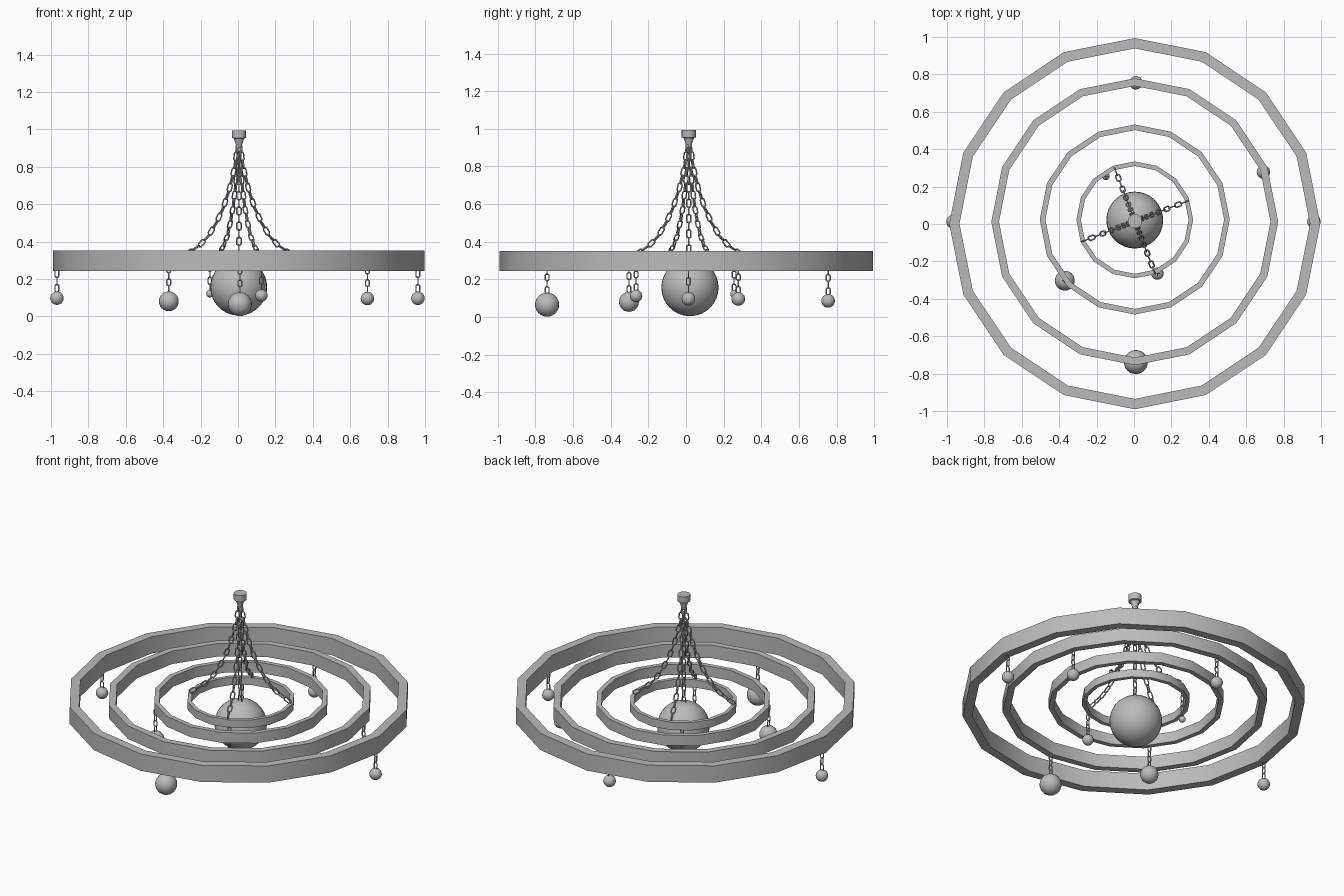
import bpy, bmesh, math
from mathutils import Vector, Matrix

if "Cube" in bpy.data.objects:
    bpy.data.objects.remove(bpy.data.objects["Cube"], do_unlink=True)

# One matte grey metal for everything
GREY = (0.5, 0.5, 0.5, 1.0)
metal = bpy.data.materials.new("grey_metal")
metal.use_nodes = True
metal.diffuse_color = GREY
metal.node_tree.nodes["Principled BSDF"].inputs["Base Color"].default_value = GREY

CENTRE = Vector((0.005, 0.015, 0))


def finish(name, bm):
    """Turn a bmesh into a named, shaded object."""
    bmesh.ops.recalc_face_normals(bm, faces=bm.faces)
    mesh = bpy.data.meshes.new(name)
    bm.to_mesh(mesh)
    bm.free()
    mesh.materials.append(metal)
    obj = bpy.data.objects.new(name, mesh)
    bpy.context.collection.objects.link(obj)
    bpy.ops.object.select_all(action="DESELECT")
    obj.select_set(True)
    bpy.context.view_layer.objects.active = obj
    bpy.ops.object.shade_smooth_by_angle(angle=math.radians(35))
    return obj


def lathe(name, profile, sides, centre, closed):
    """Spin (radius, z) points round a vertical axis."""
    bm = bmesh.new()
    rows = []
    for i in range(sides):
        a = math.tau * i / sides
        rows.append([bm.verts.new((centre[0] + r * math.cos(a),
                                   centre[1] + r * math.sin(a), z)) for r, z in profile])
    n = len(profile)
    for i in range(sides):
        a, b = rows[i], rows[(i + 1) % sides]
        for j in range(n if closed else n - 1):
            k = (j + 1) % n
            bm.faces.new((a[j], b[j], b[k], a[k]))
    if not closed:
        bm.faces.new([row[0] for row in rows])
        bm.faces.new([row[-1] for row in rows])
    return finish(name, bm)


def ball(name, centre, radius, segments=24):
    bm = bmesh.new()
    bmesh.ops.create_uvsphere(bm, u_segments=segments, v_segments=segments // 2,
                              radius=radius, matrix=Matrix.Translation(centre))
    return finish(name, bm)


def add_link(bm, centre, along, side, length, width, wire):
    """One oval chain link lying in the plane of along and side."""
    normal = along.cross(side)
    half, turn = (length - width) / 2, width / 2 - wire
    steps, section = 12, 6
    rings = []
    for i in range(steps):
        a = math.tau * (i + 0.5) / steps
        out = along * math.sin(a) + side * math.cos(a)
        mid = centre + out * turn + along * math.copysign(half, math.sin(a))
        rings.append([bm.verts.new(mid + out * (wire * math.cos(t)) + normal * (wire * math.sin(t)))
                      for t in (math.tau * k / section for k in range(section))])
    for i in range(steps):
        a, b = rings[i], rings[(i + 1) % steps]
        for k in range(section):
            m = (k + 1) % section
            bm.faces.new((a[k], b[k], b[m], a[m]))


def chain(name, path, side, pitch=0.042, size=1.0):
    """Links spaced evenly along a path, every other one turned a quarter."""
    lengths = [(b - a).length for a, b in zip(path, path[1:])]
    total = sum(lengths)
    count = max(2, round(total / pitch))
    step = total / count
    bm = bmesh.new()
    for i in range(count):
        d, seg = (i + 0.5) * step, 0
        while seg < len(lengths) - 1 and d > lengths[seg]:
            d -= lengths[seg]
            seg += 1
        along = (path[seg + 1] - path[seg]).normalized()
        flat = (side - along * side.dot(along)).normalized()
        if i % 2:
            flat = along.cross(flat)
        add_link(bm, path[seg] + along * d, along, flat,
                 step + 0.011 * size, 0.032 * size, 0.0042 * size)
    return finish(name, bm)


# Four concentric hoops: name, outer radius, band width, height, centre y
RING_Z = 0.298
hoops = [("outer_ring", 0.992, 0.055, 0.107, 0.002),
         ("second_ring", 0.767, 0.041, 0.083, 0.012),
         ("third_ring", 0.508, 0.030, 0.066, 0.024),
         ("inner_ring", 0.312, 0.024, 0.050, 0.022)]
for name, radius, width, height, y in hoops:
    low, high = RING_Z - height / 2, RING_Z + height / 2
    lathe(name, [(radius - width, low), (radius, low), (radius, high), (radius - width, high)],
          16, (0.004, y), True)

# Ceiling cap with tapered neck
lathe("ceiling_cap", [(0.014, 0.9), (0.018, 0.925), (0.028, 0.952), (0.038, 0.955),
                      (0.038, 0.995)], 16, CENTRE, False)

# Central globe on a straight chain
ball("central_globe", Vector((0.004, 0.021, 0.157)), 0.152, 32)
chain("central_chain", [CENTRE + Vector((0, 0, 0.91)), CENTRE + Vector((0, 0, 0.3))],
      Vector((1, 0, 0)))

# Four sagging chains from the cap to the inner ring
sag = [(0.008, 0.92), (0.024, 0.8), (0.055, 0.68), (0.09, 0.58), (0.13, 0.5),
       (0.175, 0.43), (0.22, 0.385), (0.265, 0.355), (0.3, 0.33)]
for i in range(4):
    a = math.radians(21 + 90 * i)
    out = Vector((math.cos(a), math.sin(a), 0))
    path = [CENTRE + out * r + Vector((0, 0, z)) for r, z in sag]
    chain(f"support_chain_{i + 1}", path, Vector((-out.y, out.x, 0)))

# Hanging balls: hoop index, x, y, z, radius
pendants = [(0, -0.968, 0.013, 0.098, 0.036),
            (0, 0.962, 0.013, 0.097, 0.036),
            (1, 0.01, -0.738, 0.066, 0.064),
            (1, 0.692, 0.278, 0.096, 0.036),
            (1, 0.01, 0.755, 0.086, 0.036),
            (2, -0.37, -0.303, 0.081, 0.053),
            (3, 0.125, -0.265, 0.112, 0.033),
            (3, -0.15, 0.255, 0.122, 0.02)]
for i, (hoop, x, y, z, radius) in enumerate(pendants):
    ball(f"pendant_ball_{i + 1}", Vector((x, y, z)), radius)
    bottom = RING_Z - hoops[hoop][3] / 2
    chain(f"pendant_chain_{i + 1}",
          [Vector((x, y, bottom + 0.005)), Vector((x, y, z + radius - 0.003))],
          Vector((1, 0, 0)), 0.037, 0.9)
